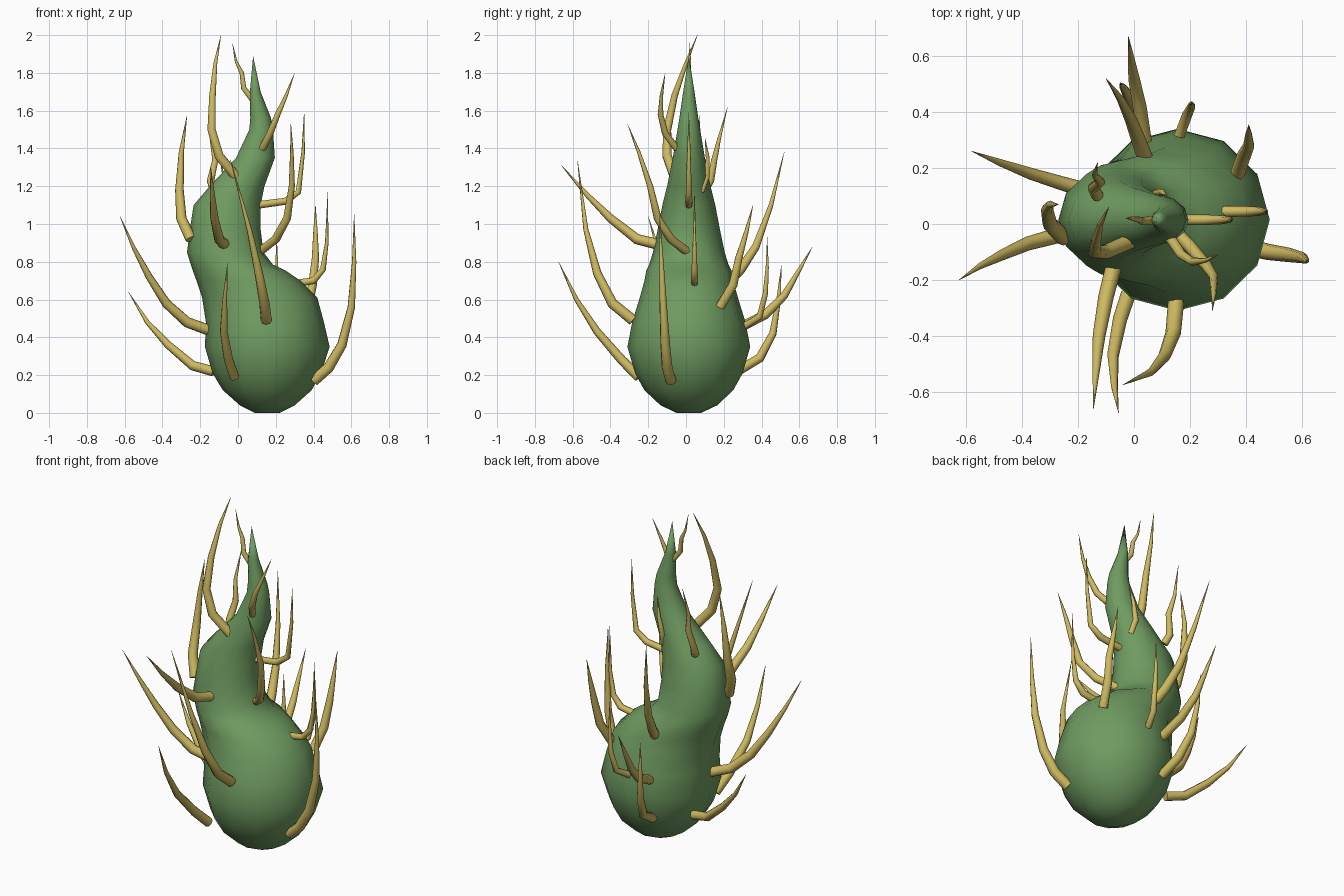
import bpy, bmesh, math


def material(name, rgb):
    m = bpy.data.materials.new(name)
    m.diffuse_color = (*rgb, 1)
    return m


green = material("green", (0.16, 0.33, 0.12))
yellow = material("yellow", (0.62, 0.49, 0.12))

# Body: twelve-sided loft; each ring is (z, left x, right x, half depth)
RINGS = [(0.0, 0.09, 0.22, 0.065), (0.04, 0.01, 0.30, 0.15), (0.12, -0.08, 0.39, 0.235),
         (0.21, -0.135, 0.44, 0.285), (0.35, -0.175, 0.485, 0.325), (0.48, -0.17, 0.455, 0.30),
         (0.61, -0.19, 0.42, 0.26), (0.70, -0.22, 0.33, 0.235), (0.755, -0.24, 0.25, 0.225),
         (0.785, -0.25, 0.185, 0.21), (0.85, -0.27, 0.135, 0.19), (0.97, -0.255, 0.12, 0.165),
         (1.1, -0.235, 0.12, 0.14), (1.2, -0.15, 0.14, 0.115), (1.35, -0.01, 0.195, 0.085),
         (1.5, 0.06, 0.185, 0.06), (1.56, 0.065, 0.175, 0.05), (1.7, 0.063, 0.12, 0.03)]
SIDES = 12
bm = bmesh.new()
loops = []
for z, xl, xr, d in RINGS:
    loops.append([bm.verts.new(((xl + xr) / 2 + (xr - xl) / 2 * math.cos(2 * math.pi * i / SIDES),
                                0.015 + d * math.sin(2 * math.pi * i / SIDES), z))
                  for i in range(SIDES)])
for a, b in zip(loops, loops[1:]):
    for i in range(SIDES):
        j = (i + 1) % SIDES
        bm.faces.new((a[i], a[j], b[j], b[i]))
bm.faces.new(loops[0][::-1])
tip = bm.verts.new((0.08, 0.015, 1.89))
for i in range(SIDES):
    bm.faces.new((loops[-1][i], loops[-1][(i + 1) % SIDES], tip))
for f in bm.faces:
    f.smooth = True
mesh = bpy.data.meshes.new("body")
bm.to_mesh(mesh)
bm.free()
mesh.materials.append(green)
bpy.context.collection.objects.link(bpy.data.objects.new("body", mesh))


def thorn(name, radius, *points):
    """Tapered bent tube from the body surface to a sharp tip."""
    cu = bpy.data.curves.new(name, 'CURVE')
    cu.dimensions = '3D'
    cu.bevel_depth = radius
    cu.bevel_resolution = 2
    cu.use_fill_caps = True
    sp = cu.splines.new('POLY')
    sp.points.add(len(points) - 1)
    n = len(points) - 1
    for i, p in enumerate(points):
        sp.points[i].co = (*p, 1)
        t = i / n
        sp.points[i].radius = max(0.03, 1 - t ** 2.2)
    tmp = bpy.data.objects.new(name + "_path", cu)
    bpy.context.collection.objects.link(tmp)
    bpy.context.view_layer.update()
    me = bpy.data.meshes.new_from_object(tmp.evaluated_get(bpy.context.evaluated_depsgraph_get()))
    bpy.data.objects.remove(tmp)
    me.materials.clear()
    me.materials.append(yellow)
    me.shade_smooth()
    bpy.context.collection.objects.link(bpy.data.objects.new(name, me))


# Left thorns
thorn("left_thorn_middle", 0.029, (-0.16, -0.01, 0.44), (-0.27, -0.04, 0.48), (-0.38, -0.07, 0.58),
      (-0.47, -0.11, 0.72), (-0.55, -0.15, 0.87), (-0.625, -0.20, 1.04))
thorn("left_thorn_low", 0.027, (-0.13, 0.11, 0.22), (-0.24, 0.14, 0.25), (-0.37, 0.18, 0.36),
      (-0.48, 0.22, 0.48), (-0.58, 0.26, 0.64))
thorn("left_thorn_high", 0.029, (-0.25, -0.05, 0.92), (-0.30, 0.0, 1.03), (-0.31, 0.05, 1.18),
      (-0.30, 0.07, 1.38), (-0.27, 0.07, 1.575))
# Front thorns
thorn("front_thorn_low", 0.027, (-0.02, -0.25, 0.19), (-0.05, -0.34, 0.28), (-0.075, -0.47, 0.43),
      (-0.07, -0.58, 0.60), (-0.055, -0.675, 0.80))
thorn("front_thorn_middle", 0.029, (0.15, -0.28, 0.49), (0.14, -0.39, 0.58), (0.11, -0.47, 0.74),
      (0.06, -0.53, 0.97), (-0.04, -0.575, 1.34))
thorn("front_thorn_high", 0.029, (-0.07, -0.14, 0.89), (-0.10, -0.26, 0.92), (-0.125, -0.40, 1.03),
      (-0.135, -0.52, 1.15), (-0.145, -0.66, 1.31))
thorn("front_thorn_top", 0.027, (-0.01, -0.06, 1.25), (-0.10, -0.10, 1.36), (-0.14, -0.10, 1.50),
      (-0.135, -0.06, 1.68), (-0.12, 0.0, 1.85), (-0.09, 0.06, 2.0))
thorn("front_thorn_upper", 0.019, (0.13, -0.05, 1.40), (0.17, -0.11, 1.48), (0.21, -0.135, 1.58),
      (0.255, -0.13, 1.68), (0.30, -0.11, 1.80))
# Right thorns
thorn("right_thorn_low", 0.03, (0.40, -0.08, 0.17), (0.48, -0.10, 0.24), (0.55, -0.11, 0.36),
      (0.60, -0.12, 0.56), (0.615, -0.13, 0.80), (0.615, -0.14, 1.05))
thorn("right_thorn_shoulder", 0.02, (0.31, 0.045, 0.685), (0.40, 0.045, 0.70), (0.45, 0.045, 0.76),
      (0.47, 0.045, 0.90), (0.475, 0.045, 1.17))
thorn("right_thorn_middle", 0.024, (0.11, 0.01, 0.85), (0.20, -0.08, 0.92), (0.26, -0.15, 1.03),
      (0.285, -0.19, 1.20), (0.285, -0.25, 1.38), (0.28, -0.31, 1.53))
thorn("right_thorn_high", 0.02, (0.10, 0.015, 1.10), (0.25, 0.015, 1.12), (0.32, 0.015, 1.17),
      (0.345, 0.015, 1.38), (0.35, 0.015, 1.59))
# Back thorns
thorn("back_thorn_corner", 0.026, (0.37, 0.18, 0.56), (0.395, 0.25, 0.68), (0.41, 0.28, 0.82),
      (0.41, 0.32, 0.96), (0.41, 0.355, 1.10))
thorn("back_thorn_high", 0.028, (0.05, 0.21, 0.68), (0.02, 0.29, 0.76), (-0.01, 0.37, 0.88),
      (-0.05, 0.45, 1.10), (-0.10, 0.52, 1.38))
thorn("back_thorn_middle", 0.026, (0.04, 0.28, 0.45), (0.02, 0.42, 0.52), (0.0, 0.52, 0.62),
      (-0.01, 0.59, 0.74), (-0.02, 0.67, 0.88))
thorn("back_thorn_center", 0.019, (0.16, 0.31, 0.46), (0.19, 0.39, 0.51), (0.205, 0.42, 0.63),
      (0.205, 0.43, 0.77), (0.205, 0.43, 0.93))
thorn("back_thorn_low", 0.026, (0.03, 0.27, 0.22), (0.01, 0.39, 0.29), (-0.02, 0.46, 0.42),
      (-0.04, 0.49, 0.60), (-0.05, 0.505, 0.78))
thorn("back_thorn_wavy", 0.022, (-0.13, 0.10, 1.18), (-0.145, 0.13, 1.23), (-0.12, 0.15, 1.34),
      (-0.14, 0.175, 1.45), (-0.13, 0.22, 1.62))
thorn("back_thorn_upper", 0.018, (0.09, 0.08, 1.17), (0.08, 0.11, 1.25), (0.10, 0.115, 1.35),
      (0.12, 0.10, 1.46))
# Small thorn near the tip
thorn("tip_thorn", 0.015, (0.075, 0.015, 1.66), (0.03, 0.01, 1.72), (0.02, 0.015, 1.80),
      (-0.01, 0.02, 1.86), (-0.03, 0.02, 1.96))
